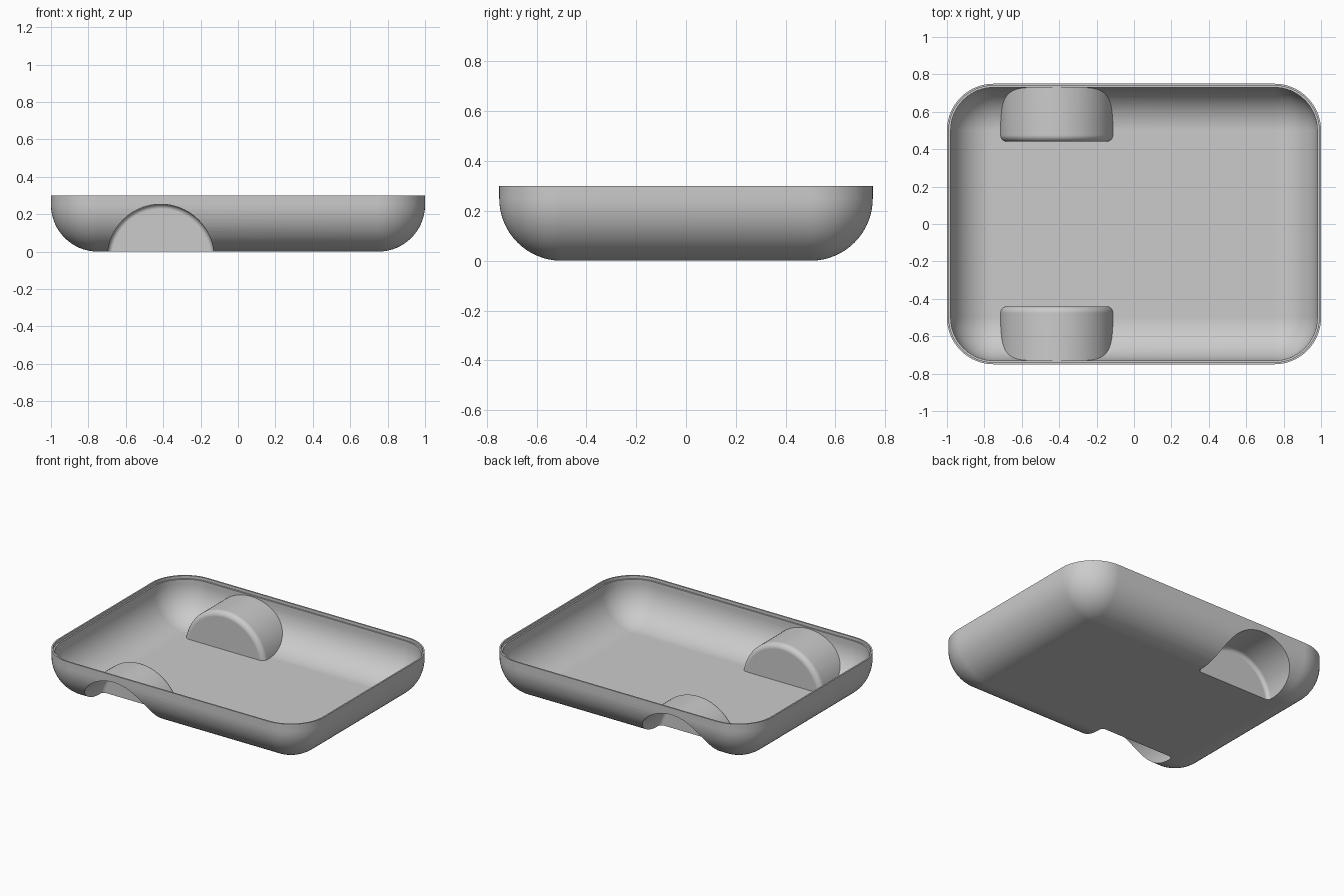
import bpy, bmesh
from math import sin, cos, pi

cube = bpy.data.objects.get("Cube")
if cube:
    bpy.data.objects.remove(cube, do_unlink=True)

grey = bpy.data.materials.new("plain_grey")
grey.use_nodes = True
colour = (0.6, 0.6, 0.6, 1)
grey.diffuse_color = colour
grey.node_tree.nodes["Principled BSDF"].inputs["Base Color"].default_value = colour

HALF_X, HALF_Y, HEIGHT = 1.0, 0.75, 0.3
RADIUS, WALL, STEPS = 0.25, 0.02, 16
WELL_X, WELL_Z, WELL_R = -0.413, -0.032, 0.285


def lofted_solid(name, rings):
    """Closed solid through a stack of equal-length rings."""
    bm = bmesh.new()
    loops = [[bm.verts.new(p) for p in ring] for ring in rings]
    for a, b in zip(loops, loops[1:]):
        for i in range(len(a)):
            j = (i + 1) % len(a)
            bm.faces.new((a[i], a[j], b[j], b[i]))
    bm.faces.new(loops[0])
    bm.faces.new(loops[-1])
    bmesh.ops.remove_doubles(bm, verts=bm.verts, dist=1e-5)
    bmesh.ops.recalc_face_normals(bm, faces=bm.faces)
    mesh = bpy.data.meshes.new(name)
    bm.to_mesh(mesh)
    bm.free()
    mesh.materials.append(grey)
    obj = bpy.data.objects.new(name, mesh)
    bpy.context.collection.objects.link(obj)
    return obj


def rounded_rect(inset, z):
    r = RADIUS - inset
    ring = []
    for k, (sx, sy) in enumerate(((1, 1), (-1, 1), (-1, -1), (1, -1))):
        for i in range(STEPS + 1):
            a = (k + i / STEPS) * pi / 2
            ring.append((sx * (HALF_X - RADIUS) + r * cos(a),
                         sy * (HALF_Y - RADIUS) + r * sin(a), z))
    return ring


def tray(name, thickness, rim):
    """Rounded tray volume, offset inward by a thickness."""
    r = RADIUS - thickness
    arc = [i / STEPS * pi / 2 for i in range(STEPS + 1)]
    profile = [(thickness + r * (1 - sin(a)), thickness + r * (1 - cos(a))) for a in arc]
    return lofted_solid(name, [rounded_rect(d, z) for d, z in profile + rim])


def well(name, side, radius, end, fillet):
    """Horizontal drum with a rounded inner end."""
    profile = [(radius, 0.9)]
    for i in range(9):
        a = i / 8 * pi / 2
        profile.append((radius - fillet * (1 - cos(a)), end + fillet * (1 - sin(a))))
    count = 96
    return lofted_solid(name, [[(WELL_X + r * cos(2 * pi * i / count), side * y,
                                 WELL_Z + r * sin(2 * pi * i / count))
                                for i in range(count)] for r, y in profile])


def subtract(target, cutter):
    mod = target.modifiers.new("cut", "BOOLEAN")
    mod.operation = "DIFFERENCE"
    mod.solver = "EXACT"
    mod.object = cutter
    bpy.context.view_layer.objects.active = target
    bpy.ops.object.modifier_apply(modifier=mod.name)
    bpy.data.objects.remove(cutter, do_unlink=True)


# Outer body, and the hollow with a stepped lip at the rim
body = tray("tray_shell", 0, [(0, HEIGHT)])
hollow = tray("hollow", WALL, [(WALL, 0.28), (WALL / 2, 0.28), (WALL / 2, 0.4)])

# Arched wells: humps left standing inside, recesses cut from outside
for side in (-1, 1):
    subtract(hollow, well("hump", side, WELL_R + WALL, 0.44, 0.035))
    subtract(body, well("recess", side, WELL_R, 0.46, 0.025))
subtract(body, hollow)

# Smooth shading with crisp edges
bpy.ops.object.select_all(action="DESELECT")
body.select_set(True)
bpy.context.view_layer.objects.active = body
bpy.ops.object.shade_smooth_by_angle(angle=0.6)
weighted = body.modifiers.new("even_normals", "WEIGHTED_NORMAL")
weighted.keep_sharp = True
